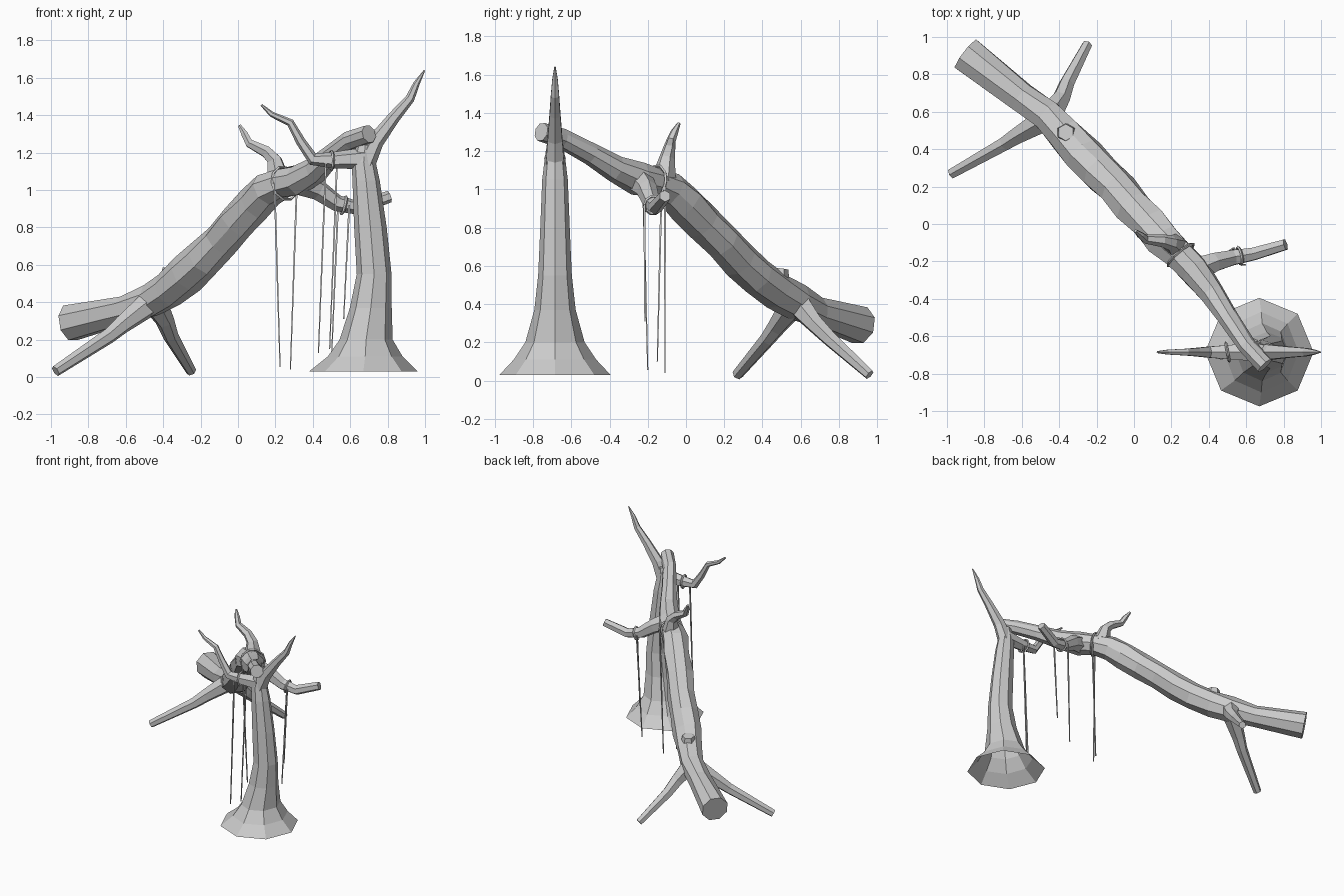
import bpy, bmesh, math, random
from mathutils import Vector

random.seed(4)


def make_object(name, rings, cap_start=True, cap_end=True):
    """Skin a list of equal-length vertex rings."""
    bm = bmesh.new()
    loops = [[bm.verts.new(p) for p in r] for r in rings]
    n = len(loops[0])
    for a, b in zip(loops, loops[1:]):
        for i in range(n):
            j = (i + 1) % n
            bm.faces.new((a[i], a[j], b[j], b[i]))
    if cap_start:
        bm.faces.new(loops[0][::-1])
    if cap_end:
        bm.faces.new(loops[-1])
    bmesh.ops.recalc_face_normals(bm, faces=bm.faces)
    if not cap_start:
        bm.faces.ensure_lookup_table()
        f = bm.faces[0]
        axis = sum((v.co for v in loops[0]), Vector()) / n
        if f.normal.dot(f.calc_center_median() - axis) < 0:
            bmesh.ops.reverse_faces(bm, faces=bm.faces)
    me = bpy.data.meshes.new(name)
    bm.to_mesh(me)
    bm.free()
    ob = bpy.data.objects.new(name, me)
    bpy.context.collection.objects.link(ob)
    return ob


def tube(name, path, sides=6, jitter=0.0):
    """Sweep a polygon along (x, y, z, radius) points."""
    pts = [Vector(p[:3]) for p in path]
    rings, side = [], None
    for k, c in enumerate(pts):
        a, b = pts[max(k - 1, 0)], pts[min(k + 1, len(pts) - 1)]
        d = (b - a).normalized()
        if side is None:
            side = d.cross(Vector((0, 0, 1)))
            if side.length < 0.2:
                side = d.cross(Vector((0, 1, 0)))
        side = (side - d * side.dot(d)).normalized()
        up = side.cross(d)
        inner = 0 < k < len(pts) - 1
        ring = []
        for i in range(sides):
            t = 2 * math.pi * (i + 0.5) / sides
            r = path[k][3] * (1 + (random.uniform(-jitter, jitter) if inner else 0))
            ring.append(c + (side * math.cos(t) + up * math.sin(t)) * r)
        rings.append(ring)
    return make_object(name, rings)


def band(name, centre, axis, radius):
    bpy.ops.mesh.primitive_torus_add(
        major_segments=10, minor_segments=4, major_radius=radius, minor_radius=0.008,
        location=centre, rotation=Vector(axis).to_track_quat('Z', 'Y').to_euler())
    bpy.context.object.name = name


# Standing trunk with flared, open octagonal foot: z, centre x, radius x, radius y
Y = -0.685
trunk = [(0.03, 0.67, 0.29, 0.29), (0.11, 0.68, 0.20, 0.215), (0.20, 0.685, 0.142, 0.155),
         (0.37, 0.71, 0.112, 0.108), (0.55, 0.728, 0.093, 0.088), (0.80, 0.708, 0.087, 0.077),
         (1.05, 0.685, 0.073, 0.067), (1.15, 0.672, 0.064, 0.055), (1.24, 0.68, 0.048, 0.042)]
make_object("standing_trunk",
            [[(cx + rx * math.cos(i * math.pi / 4), Y + ry * math.sin(i * math.pi / 4), z)
              for i in range(8)] for z, cx, rx, ry in trunk], cap_start=False)

# Forked branches of the standing trunk
tube("trunk_branch_right", [(0.68, Y, 1.14, 0.055), (0.735, Y, 1.26, 0.045), (0.835, Y, 1.39, 0.033),
                            (0.92, Y, 1.49, 0.025), (0.955, Y, 1.57, 0.017), (0.997, Y, 1.64, 0.004)])
tube("trunk_branch_left", [(0.68, Y, 1.17, 0.058), (0.52, Y, 1.16, 0.045), (0.40, Y, 1.165, 0.034),
                           (0.335, Y, 1.26, 0.026), (0.28, Y, 1.36, 0.021), (0.18, Y, 1.405, 0.015),
                           (0.125, Y, 1.455, 0.006)])

# Leaning fallen log
tube("leaning_log", [(-0.897, 0.908, 0.29, 0.102), (-0.60, 0.68, 0.36, 0.082), (-0.46, 0.58, 0.41, 0.092),
                     (-0.37, 0.48, 0.47, 0.098), (-0.27, 0.37, 0.55, 0.104), (-0.18, 0.28, 0.63, 0.105),
                     (-0.09, 0.19, 0.73, 0.103), (0.0, 0.09, 0.83, 0.102), (0.09, -0.01, 0.93, 0.10),
                     (0.16, -0.085, 1.00, 0.097), (0.24, -0.16, 1.035, 0.084), (0.32, -0.25, 1.055, 0.084),
                     (0.42, -0.37, 1.11, 0.068), (0.50, -0.50, 1.185, 0.056), (0.60, -0.65, 1.265, 0.05),
                     (0.70, -0.757, 1.30, 0.05)], sides=8, jitter=0.09)

# Prop roots, broken branches and knot on the log
tube("root_front", [(-0.44, 0.58, 0.42, 0.075), (-0.62, 0.475, 0.28, 0.05),
                    (-0.69, 0.43, 0.22, 0.042), (-0.975, 0.27, 0.032, 0.03)])
tube("root_back", [(-0.46, 0.57, 0.42, 0.075), (-0.39, 0.67, 0.30, 0.05),
                   (-0.36, 0.75, 0.22, 0.042), (-0.25, 0.96, 0.03, 0.028)])
tube("upper_branch", [(0.22, -0.12, 1.04, 0.07), (0.195, -0.10, 1.16, 0.042), (0.15, -0.09, 1.205, 0.034),
                      (0.06, -0.08, 1.25, 0.025), (0.035, -0.06, 1.30, 0.02), (0.008, -0.037, 1.345, 0.009)])
tube("side_branch", [(0.32, -0.25, 1.05, 0.075), (0.43, -0.205, 1.00, 0.056), (0.53, -0.18, 0.93, 0.045),
                     (0.64, -0.16, 0.905, 0.038), (0.81, -0.11, 0.965, 0.032)])
tube("log_knot", [(-0.36, 0.48, 0.50, 0.065), (-0.365, 0.49, 0.585, 0.045)])

# Vine loops wrapped around the wood
band("log_vine_loop", (0.25, -0.165, 1.035), (0.6, -0.7, 0.2), 0.09)
band("side_vine_loop", (0.565, -0.17, 0.918), (0.95, 0.2, -0.25), 0.048)
band("trunk_vine_loop", (0.50, Y, 1.16), (1, 0.2, 0), 0.05)

# Hanging vines: top and bottom points
vines = [((0.195, -0.225, 1.04), (0.225, -0.20, 0.055)), ((0.315, -0.11, 1.04), (0.28, -0.11, 0.04)),
         ((0.47, -0.72, 1.15), (0.43, -0.71, 0.13)), ((0.53, -0.65, 1.16), (0.49, -0.66, 0.15)),
         ((0.535, -0.13, 0.92), (0.50, -0.15, 0.10)), ((0.595, -0.218, 0.92), (0.565, -0.215, 0.31))]
for k, (a, b) in enumerate(vines):
    a, b = Vector(a), Vector(b)
    path = [(*a.lerp(b, t), 0.007 * (1 - 0.4 * t)) for t in (0, 0.35, 0.7, 1)]
    tube(f"hanging_vine_{k + 1}", path, sides=4)
